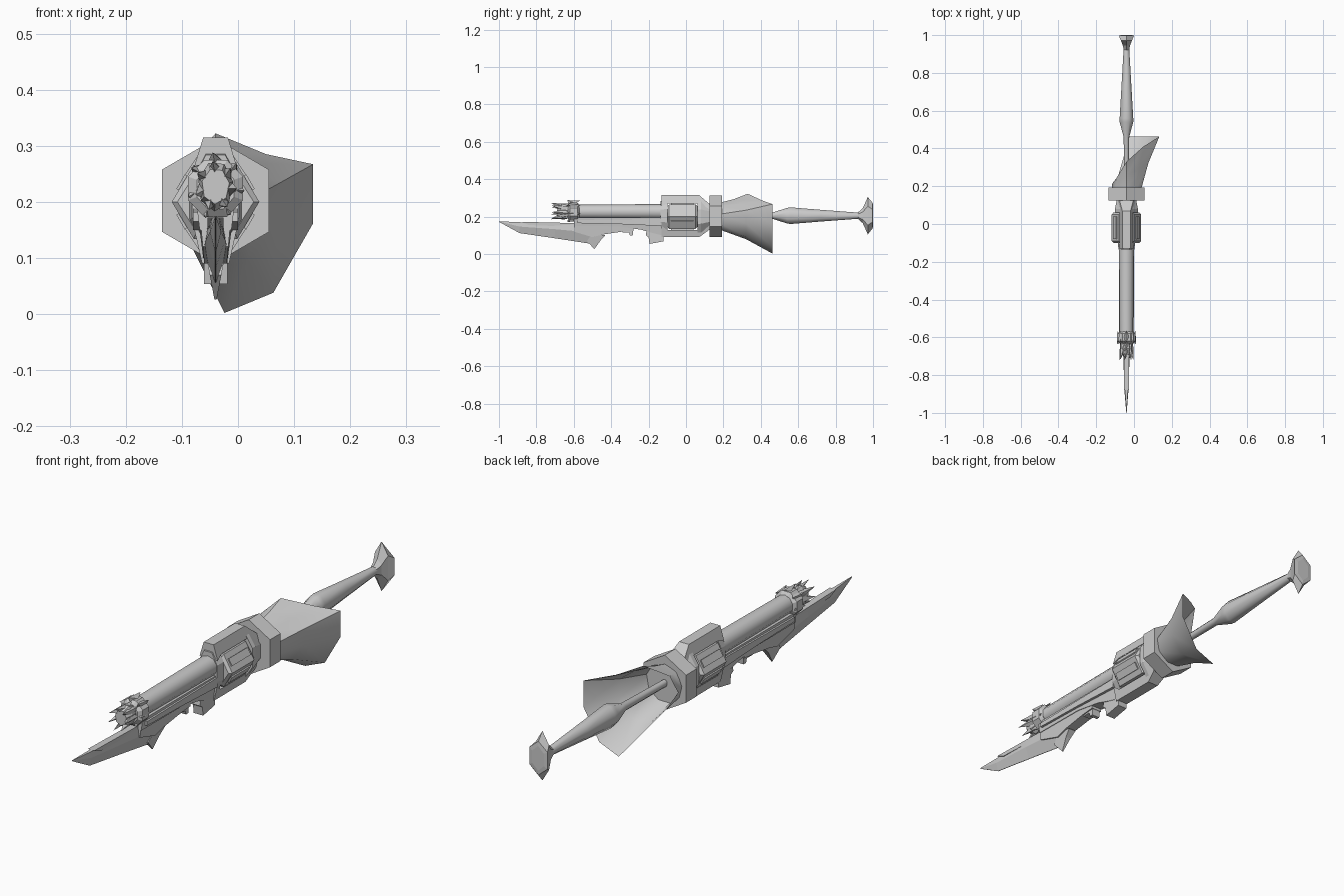
import bpy, bmesh, math

CX = -0.04  # long axis of the weapon in x
grey = bpy.data.materials.new("light_grey")
grey.diffuse_color = (0.6, 0.6, 0.6, 1)


def finish(name, bm, angle=None):
    bmesh.ops.recalc_face_normals(bm, faces=bm.faces)
    me = bpy.data.meshes.new(name)
    bm.to_mesh(me)
    bm.free()
    me.materials.append(grey)
    ob = bpy.data.objects.new(name, me)
    bpy.context.collection.objects.link(ob)
    if angle:
        bpy.ops.object.select_all(action='DESELECT')
        bpy.context.view_layer.objects.active = ob
        ob.select_set(True)
        bpy.ops.object.shade_smooth_by_angle(angle=math.radians(angle))
    return ob


def skin(name, rings, caps=True, angle=None):
    """Join closed rings of points into one surface."""
    bm = bmesh.new()
    vs = [[bm.verts.new(p) for p in r] for r in rings]
    n = len(vs[0])
    for a, b in zip(vs, vs[1:]):
        for i in range(n):
            j = (i + 1) % n
            bm.faces.new((a[i], a[j], b[j], b[i]))
    if caps:
        bm.faces.new(vs[0])
        bm.faces.new(vs[-1])
    return finish(name, bm, angle)


def lathe(name, sections, sides, phase=0.0, angle=None):
    """Sections along y: (y, centre z, half width, half height)."""
    rings = []
    for y, z, hx, hz in sections:
        t = [math.radians(phase) + math.tau * i / sides for i in range(sides)]
        rings.append([(CX + hx * math.cos(a), y, z + hz * math.sin(a)) for a in t])
    return skin(name, rings, True, angle)


def plate(name, profile, top, bottom=None, x=0.0):
    """Side profile (y, z) extruded in x; half width blends from bottom to top."""
    bottom = top if bottom is None else bottom
    zs = [p[1] for p in profile]
    lo, span = min(zs), max(zs) - min(zs)
    rings = []
    for s in (-1, 1):
        rings.append([(CX + x + s * (bottom + (top - bottom) * (z - lo) / span), y, z)
                      for y, z in profile])
    return skin(name, rings)


# Handle and flattened pommel
lathe("handle", [(0.18, 0.2, 0.012, 0.015), (0.46, 0.205, 0.016, 0.017),
                 (0.54, 0.205, 0.039, 0.045), (0.56, 0.205, 0.039, 0.048),
                 (0.72, 0.205, 0.029, 0.034), (0.93, 0.205, 0.016, 0.017)], 8, 22.5, 50)
lathe("pommel", [(0.92, 0.205, 0.016, 0.018), (0.945, 0.205, 0.022, 0.04),
                 (0.972, 0.205, 0.034, 0.1), (0.998, 0.205, 0.047, 0.068),
                 (1.0, 0.205, 0.03, 0.05)], 6, 30)

# Hexagonal collar
lathe("collar", [(0.125, 0.202, 0.11, 0.111), (0.193, 0.202, 0.11, 0.111)], 6, 30)

# One-sided flared cape: rim points run from the top clockwise
rim = [(-0.04, 0.33, 0.322), (0.05, 0.41, 0.285), (0.134, 0.463, 0.267),
       (0.134, 0.463, 0.162), (0.063, 0.463, 0.038), (-0.024, 0.463, 0.002),
       (-0.085, 0.25, 0.125), (-0.115, 0.215, 0.19), (-0.095, 0.24, 0.26)]
base, middle = [], []
for i, p in enumerate(rim):
    a = math.radians(90 - 40 * i)
    b = (CX + 0.078 * math.cos(a), 0.18, 0.2 + 0.074 * math.sin(a))
    base.append(b)
    # the sheet opens slowly and then flares
    middle.append(tuple(b[k] + (p[k] - b[k]) * (0.5 if k == 1 else 0.4) for k in range(3)))
skin("cape", [base, middle, rim], False, 45)

# Revolving drum with shallow flutes
lathe("drum", [(-0.1, 0.2, 0.068, 0.062), (-0.09, 0.2, 0.078, 0.076),
               (0.05, 0.2, 0.078, 0.076), (0.062, 0.2, 0.068, 0.062)], 6, 0)
for i in range(6):
    a = math.radians(30 + 60 * i)
    bm = bmesh.new()
    bmesh.ops.create_cube(bm, size=1)
    for v in bm.verts:
        x, y, z = v.co
        u, r = x * 0.03, 0.066 + z * 0.012
        v.co = (CX + r * math.cos(a) - u * math.sin(a), -0.02 + y * 0.12,
                0.2 + r * math.sin(a) + u * math.cos(a))
    finish("drum_rib", bm)

# Frame around the drum
plate("top_strap", [(-0.13, 0.255), (-0.13, 0.315), (0.07, 0.315), (0.125, 0.268),
                    (0.125, 0.24), (0.07, 0.27), (-0.1, 0.27)], 0.022, 0.045)
plate("bottom_strap", [(-0.13, 0.15), (-0.13, 0.09), (0.07, 0.09), (0.125, 0.13),
                       (0.125, 0.16), (0.07, 0.128), (-0.1, 0.128)], 0.04, 0.024)
lathe("front_wall", [(-0.135, 0.205, 0.045, 0.085), (-0.1, 0.205, 0.05, 0.095)], 8, 22.5)
lathe("rear_wall", [(0.062, 0.2, 0.066, 0.1), (0.08, 0.2, 0.066, 0.1),
                    (0.13, 0.2, 0.055, 0.072)], 8, 22.5)

# Barrel and the rail beneath it
lathe("barrel", [(-0.6, 0.226, 0.037, 0.038), (-0.13, 0.226, 0.041, 0.041)], 10, 18, 50)
plate("under_rail", [(-0.6, 0.195), (-0.13, 0.195), (-0.13, 0.1), (-0.19, 0.115),
                     (-0.24, 0.13), (-0.36, 0.148), (-0.6, 0.15)], 0.034, 0.022)
for s in (-1, 1):
    plate("rail_side", [(-0.58, 0.182), (-0.13, 0.188), (-0.13, 0.15),
                        (-0.36, 0.16), (-0.58, 0.165)], 0.006, x=s * 0.034)

# Muzzle: collar, neck and a ragged crown of teeth
lathe("muzzle_collar", [(-0.632, 0.224, 0.036, 0.04), (-0.62, 0.224, 0.053, 0.055),
                        (-0.58, 0.224, 0.053, 0.055), (-0.57, 0.224, 0.038, 0.04)], 8, 22.5)
lathe("muzzle_neck", [(-0.69, 0.228, 0.025, 0.032), (-0.66, 0.228, 0.032, 0.045),
                      (-0.62, 0.226, 0.026, 0.034)], 7, 10)
for i in range(7):
    a = math.radians(90 + 360 / 7 * i)
    c, s = math.cos(a), math.sin(a)
    for tag, y0, y1, r0, r1 in (("crown_tooth", -0.65, -0.72, 0.03, 0.044),
                                ("collar_tooth", -0.595, -0.635, 0.045, 0.06)):
        bm = bmesh.new()
        root = [(u, y0 + dy, r) for u, dy, r in
                ((-0.015, 0, r0), (0.015, 0, r0), (0, 0.03, r0 + 0.012), (0, -0.03, r0 - 0.012))]
        vs = [bm.verts.new((CX + (r * c - u * s) * 0.86, y, 0.228 + r * s + u * c))
              for u, y, r in root + [(0.006, y1, r1)]]
        for f in ((0, 2, 4), (2, 1, 4), (1, 3, 4), (3, 0, 4), (0, 3, 1, 2)):
            bm.faces.new([vs[k] for k in f])
        finish(tag, bm)

# Bayonet: wedge section, thick spine on top and thin edge below
blade = [(-1.0, 0.175, 0.172, 0.001), (-0.89, 0.17, 0.112, 0.010),
         (-0.7, 0.165, 0.084, 0.017), (-0.49, 0.155, 0.052, 0.022)]
rings = []
for y, t, b, w in blade:
    m = t - (t - b) * 0.4
    rings.append([(CX - w * 0.7, y, t), (CX + w * 0.7, y, t), (CX + w, y, m),
                  (CX + 0.001, y, b), (CX - 0.001, y, b), (CX - w, y, m)])
skin("bayonet", rings)
plate("blade_spur", [(-0.53, 0.07), (-0.49, 0.026), (-0.455, 0.075), (-0.43, 0.1),
                     (-0.5, 0.11)], 0.018, 0.002)
plate("blade_spine", [(-0.88, 0.172), (-0.58, 0.165), (-0.58, 0.145), (-0.84, 0.155)], 0.014)
plate("blade_mount", [(-0.6, 0.165), (-0.28, 0.165), (-0.28, 0.125), (-0.34, 0.12),
                      (-0.44, 0.105), (-0.5, 0.09), (-0.6, 0.12)], 0.027, 0.02)

# Underside lugs
plate("small_lug", [(-0.34, 0.14), (-0.28, 0.14), (-0.285, 0.098), (-0.3, 0.098),
                    (-0.305, 0.115), (-0.34, 0.115)], 0.018)
plate("trigger_lug", [(-0.21, 0.13), (-0.12, 0.13), (-0.12, 0.068), (-0.195, 0.054),
                      (-0.2, 0.09), (-0.215, 0.1)], 0.021)
